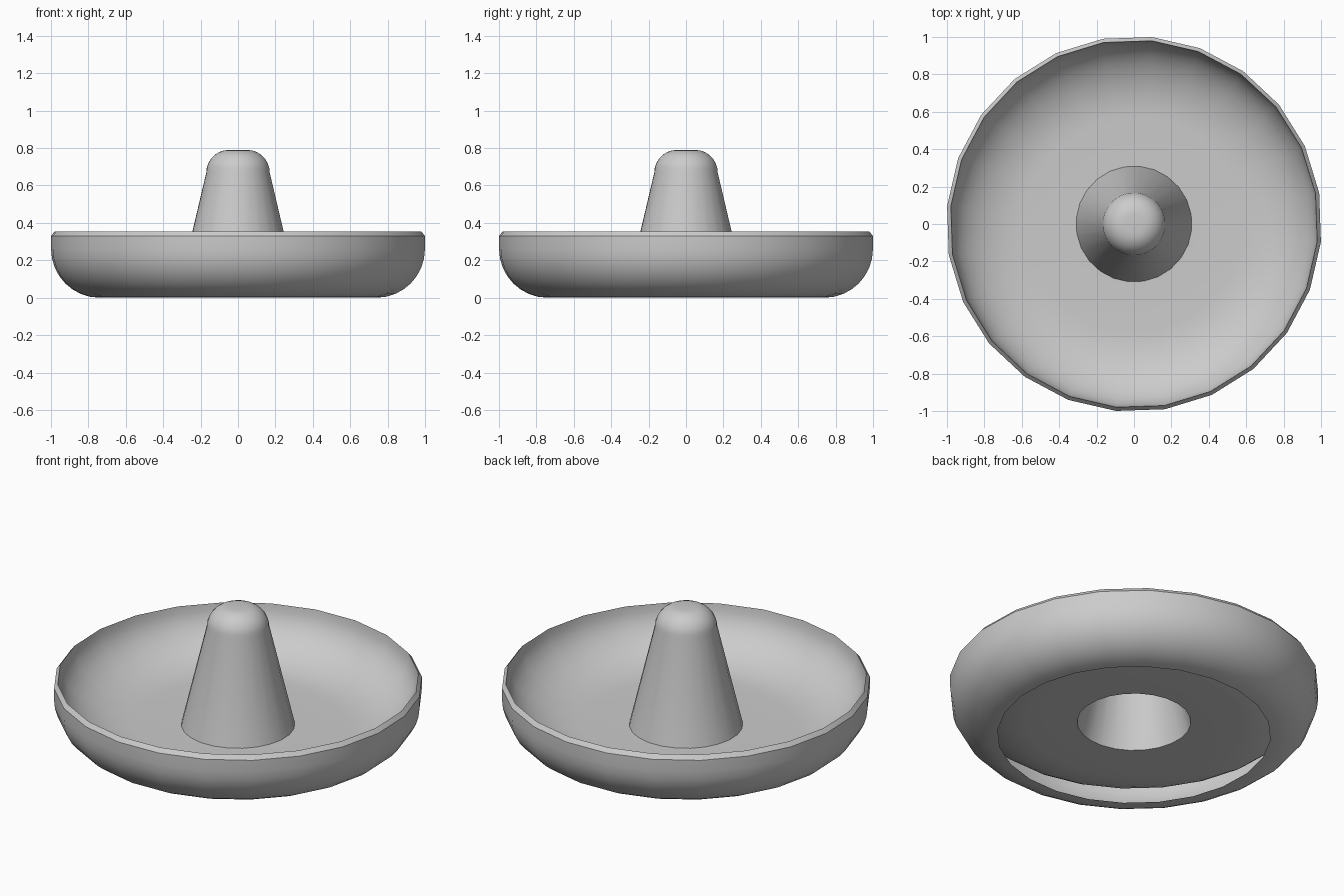
import bpy, bmesh
from math import sin, cos, pi, radians

if "Cube" in bpy.data.objects:
    bpy.data.objects.remove(bpy.data.objects["Cube"])

SIDES = 24
TURN = radians(9.5)   # rotation of the facets about the axis

grey = bpy.data.materials.new("plain grey")
grey.use_nodes = True
colour = (0.6, 0.6, 0.6, 1)
grey.diffuse_color = colour
grey.node_tree.nodes["Principled BSDF"].inputs["Base Color"].default_value = colour


def arc(cr, cz, a, b, start, end, steps):
    """Points (radius, height) along part of an ellipse, angles in degrees."""
    angles = [radians(start + (end - start) * i / steps) for i in range(steps + 1)]
    return [(cr + a * cos(t), cz + b * sin(t)) for t in angles]


def lathe(name, profile):
    """Spin a profile, listed with its visible side on the right, about z."""
    bm = bmesh.new()
    verts = [bm.verts.new((r * cos(TURN), r * sin(TURN), z)) for r, z in profile]
    edges = [bm.edges.new(pair) for pair in zip(verts, verts[1:])]
    bmesh.ops.spin(bm, geom=verts + edges, cent=(0, 0, 0), axis=(0, 0, 1),
                   angle=2 * pi, steps=SIDES, use_merge=True)
    bmesh.ops.remove_doubles(bm, verts=bm.verts, dist=0.0005)
    mesh = bpy.data.meshes.new(name)
    bm.to_mesh(mesh)
    bm.free()
    mesh.materials.append(grey)
    obj = bpy.data.objects.new(name, mesh)
    bpy.context.collection.objects.link(obj)
    bpy.ops.object.select_all(action='DESELECT')
    obj.select_set(True)
    bpy.context.view_layer.objects.active = obj
    bpy.ops.object.shade_smooth_by_angle(angle=radians(30))
    return obj


# Outer shell: open underneath, rounded side, bevelled rim
lathe("outer_shell", arc(0.744, 0.26, 0.26, 0.26, -90, 0, 8)
      + [(1.004, 0.33), (0.984, 0.355)])

# Bowl: steep rim flowing into a flat floor with a hole under the cone
lathe("inner_bowl", [(0.31, 0.08)] + arc(0.58, 0.355, 0.404, 0.275, -90, 0, 10))

# Hollow centre cone with a rounded, slightly flattened top
lathe("centre_cone", [(0.31, 0.08), (0.17, 0.67)]
      + arc(0.05, 0.67, 0.12, 0.12, 11, 90, 6) + [(0, 0.79)])
